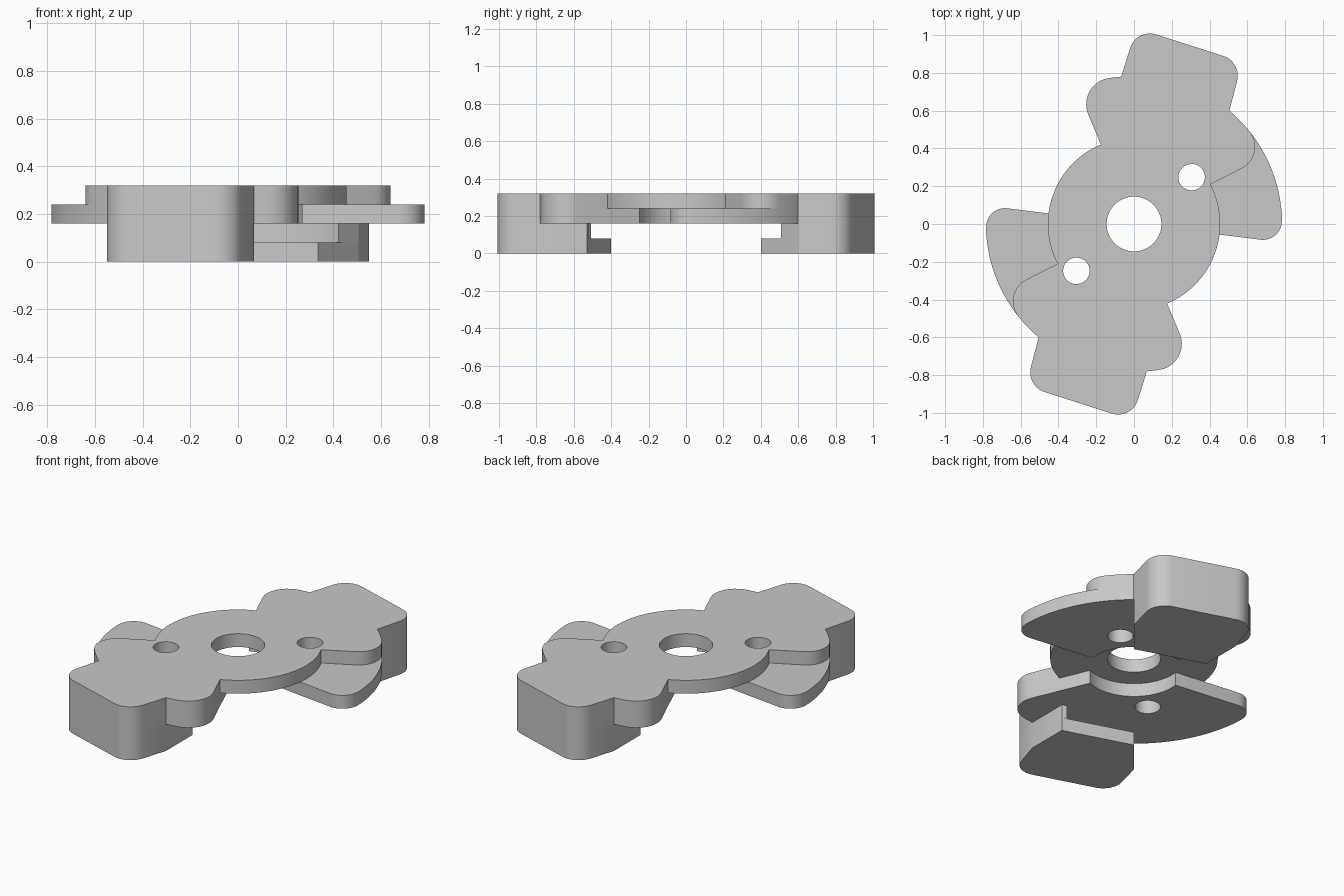
import bpy, bmesh
from math import sin, cos, tan, pi, radians
from mathutils import Vector

if "Cube" in bpy.data.objects:
    bpy.data.objects.remove(bpy.data.objects["Cube"])

grey = bpy.data.materials.new("plain grey")
grey.use_nodes = True
colour = (0.58, 0.58, 0.58, 1)
grey.diffuse_color = colour
grey.node_tree.nodes["Principled BSDF"].inputs["Base Color"].default_value = colour


def arc(radius, start, end, steps=24, centre=(0, 0)):
    """Points along an arc, angles in degrees."""
    angles = [radians(start + (end - start) * i / steps) for i in range(steps + 1)]
    return [(centre[0] + radius * cos(a), centre[1] + radius * sin(a)) for a in angles]


def circle(radius, centre=(0, 0)):
    return arc(radius, 0, 360, 64, centre)[:-1]


def half_turn(points):
    return [(-p[0], -p[1], *p[2:]) for p in points]


def fillet(points, steps=10):
    """Round every corner that carries a third value, its radius."""
    result = []
    for i, p in enumerate(points):
        here = Vector(p[:2])
        if len(p) < 3:
            result.append(here)
            continue
        to_prev = (Vector(points[i - 1][:2]) - here).normalized()
        to_next = (Vector(points[(i + 1) % len(points)][:2]) - here).normalized()
        half = to_prev.angle(to_next) / 2
        centre = here + (to_prev + to_next).normalized() * p[2] / sin(half)
        first = (here + to_prev * p[2] / tan(half) - centre).normalized()
        last = (here + to_next * p[2] / tan(half) - centre).normalized()
        for k in range(steps + 1):
            result.append(centre + first.slerp(last, k / steps).normalized() * p[2])
    return result


def plate(name, loops, bottom, top, turn=0):
    """Extrude a filled outline, with any further loops as holes."""
    curve = bpy.data.curves.new(name, "CURVE")
    curve.dimensions = "2D"
    curve.fill_mode = "BOTH"
    curve.extrude = (top - bottom) / 2
    for loop in loops:
        spline = curve.splines.new("POLY")
        spline.points.add(len(loop) - 1)
        for point, co in zip(spline.points, loop):
            point.co = (co[0], co[1], 0, 1)
        spline.use_cyclic_u = True
    obj = bpy.data.objects.new(name, curve)
    bpy.context.collection.objects.link(obj)
    obj.location.z = (top + bottom) / 2
    obj.rotation_euler.z = turn
    bpy.ops.object.select_all(action="DESELECT")
    obj.select_set(True)
    bpy.context.view_layer.objects.active = obj
    bpy.ops.object.convert(target="MESH")
    obj = bpy.context.view_layer.objects.active
    bm = bmesh.new()
    bm.from_mesh(obj.data)
    bmesh.ops.remove_doubles(bm, verts=bm.verts, dist=0.0001)
    bmesh.ops.recalc_face_normals(bm, faces=bm.faces)
    bm.to_mesh(obj.data)
    bm.free()
    obj.data.materials.clear()
    obj.data.materials.append(grey)
    bpy.ops.object.shade_smooth_by_angle(angle=radians(25))


# Shared outline pieces: outer tip and side ear
OUTER = 0.784
tip = [(0.572, 0.858, 0.11), (0.012, 1.037, 0.11)]
ear = [(-0.068, 0.78), (-0.315, 0.752, 0.14)]
pin = (0.305, 0.248)

# Top plate: central disc with two shaped wings
wing = [(0.405, 0.21), (0.70, 0.36, 0.128)] + arc(OUTER, 38.3, 49.9, 8) + tip + ear
half = wing + arc(0.456, 112.6, 207.4, 32)[:-1]
plate("top_plate", [fillet(half + half_turn(half)), circle(0.145),
                    circle(0.07, pin), circle(0.07, (-pin[0], -pin[1]))], 0.24, 0.32)

# Fan plate under each wing, open around the hub
fan = ([(0.78, -0.097, 0.1)] + arc(OUTER, 2.5, 49.9) + tip + ear
       + arc(0.27, 112.4, -7))

# Lower weights: a curved-back upper step and a straight-backed foot
side = [(-0.068, 0.78), (-0.068, 0.53)]
step = ([(0.505, 0.60)] + tip + side + [(-0.04, 0.52)]
        + arc(0.66, 93.5, 50.4, 20))
foot = [(0.335, 0.40), (0.505, 0.60)] + tip + side

for label, turn in (("back", 0), ("front", pi)):
    plate(label + "_fan_plate", [fillet(fan), circle(0.07, pin)], 0.16, 0.24, turn)
    plate(label + "_weight_step", [fillet(step)], 0.08, 0.16, turn)
    plate(label + "_weight_foot", [fillet(foot)], 0.0, 0.08, turn)
